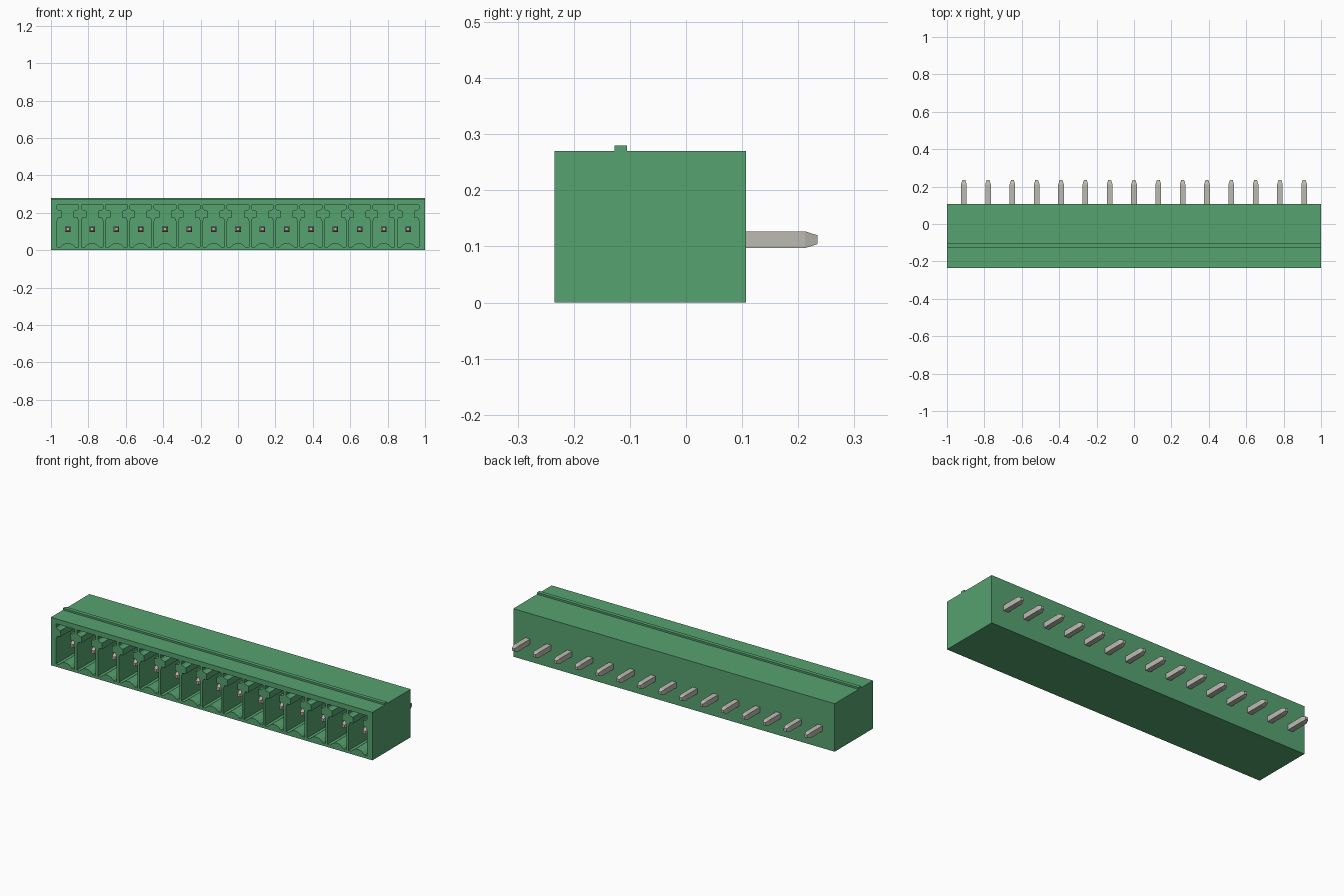
import bpy
import bmesh
from mathutils import Vector

if "Cube" in bpy.data.objects:
    bpy.data.objects.remove(bpy.data.objects["Cube"])

PINS, PITCH = 15, 0.13
FRONT, BACK, FLOOR = -0.234, 0.107, 0.055
CENTRES = [(i - (PINS - 1) / 2) * PITCH for i in range(PINS)]
PIN_Z = 0.112


def material(name, rgb):
    m = bpy.data.materials.new(name)
    m.use_nodes = True
    m.diffuse_color = (*rgb, 1)
    m.node_tree.nodes["Principled BSDF"].inputs["Base Color"].default_value = (*rgb, 1)
    return m


GREEN = material("green plastic", (0.093, 0.36, 0.16))
METAL = material("grey metal", (0.50, 0.50, 0.44))
CONTACT = material("warm grey metal", (0.54, 0.44, 0.42))


def prism(bm, points, offset):
    """Extrude a closed outline along an offset."""
    face = bm.faces.new([bm.verts.new(p) for p in points])
    grown = bmesh.ops.extrude_face_region(bm, geom=[face], use_keep_orig=True)
    moved = [v for v in grown["geom"] if isinstance(v, bmesh.types.BMVert)]
    bmesh.ops.translate(bm, verts=moved, vec=Vector(offset))


def finish(name, bm, mat):
    bmesh.ops.recalc_face_normals(bm, faces=bm.faces)
    mesh = bpy.data.meshes.new(name)
    bm.to_mesh(mesh)
    bm.free()
    mesh.materials.append(mat)
    obj = bpy.data.objects.new(name, mesh)
    bpy.context.collection.objects.link(obj)
    return obj


# Housing with the locking rib along its top
bm = bmesh.new()
side = [(FRONT, 0), (BACK, 0), (BACK, 0.27), (-0.105, 0.27), (-0.105, 0.28),
        (-0.127, 0.28), (-0.127, 0.27), (FRONT, 0.27)]
prism(bm, [(-1, y, z) for y, z in side], (2, 0, 0))
housing = finish("housing", bm, GREEN)

# Keyed sockets: right half of the outline, mirrored, with an arched floor
half = [(0.012, 0.037), (0.026, 0.03), (0.041, 0.016), (0.058, 0.016),
        (0.058, 0.155), (0.05, 0.175), (0.031, 0.175), (0.031, 0.21),
        (0.05, 0.214), (0.058, 0.222), (0.058, 0.242)]
outline = half + [(-x, z) for x, z in reversed(half)]
bm = bmesh.new()
for cx in CENTRES:
    prism(bm, [(cx + x, FRONT - 0.05, z) for x, z in outline],
          (0, FLOOR - FRONT + 0.05, 0))
cutter = finish("socket_cutter", bm, GREEN)
cutter.hide_render = True
cut = housing.modifiers.new("sockets", "BOOLEAN")
cut.operation = "DIFFERENCE"
cut.solver = "EXACT"
cut.object = cutter
bpy.context.view_layer.objects.active = housing
bpy.ops.object.modifier_apply(modifier=cut.name)
bpy.data.objects.remove(cutter)


def pin(name, cx, root, tip, mat):
    """Square pin with a tapered tip, pointing along y."""
    step = 1 if tip > root else -1
    bm = bmesh.new()
    rings = []
    for y, r in ((root, 0.015), (tip - step * 0.022, 0.015), (tip, 0.008)):
        rings.append([bm.verts.new((cx + sx * r, y, PIN_Z + sz * r))
                      for sx, sz in ((-1, -1), (1, -1), (1, 1), (-1, 1))])
    for a, b in zip(rings, rings[1:]):
        for i in range(4):
            j = (i + 1) % 4
            bm.faces.new((a[i], a[j], b[j], b[i]))
    bm.faces.new(rings[0])
    bm.faces.new(rings[-1])
    finish(name, bm, mat)


# Contacts inside the sockets and solder pins at the back
for i, cx in enumerate(CENTRES, 1):
    pin(f"contact_{i}", cx, FLOOR + 0.005, -0.178, CONTACT)
    pin(f"solder_pin_{i}", cx, BACK - 0.01, 0.234, METAL)
